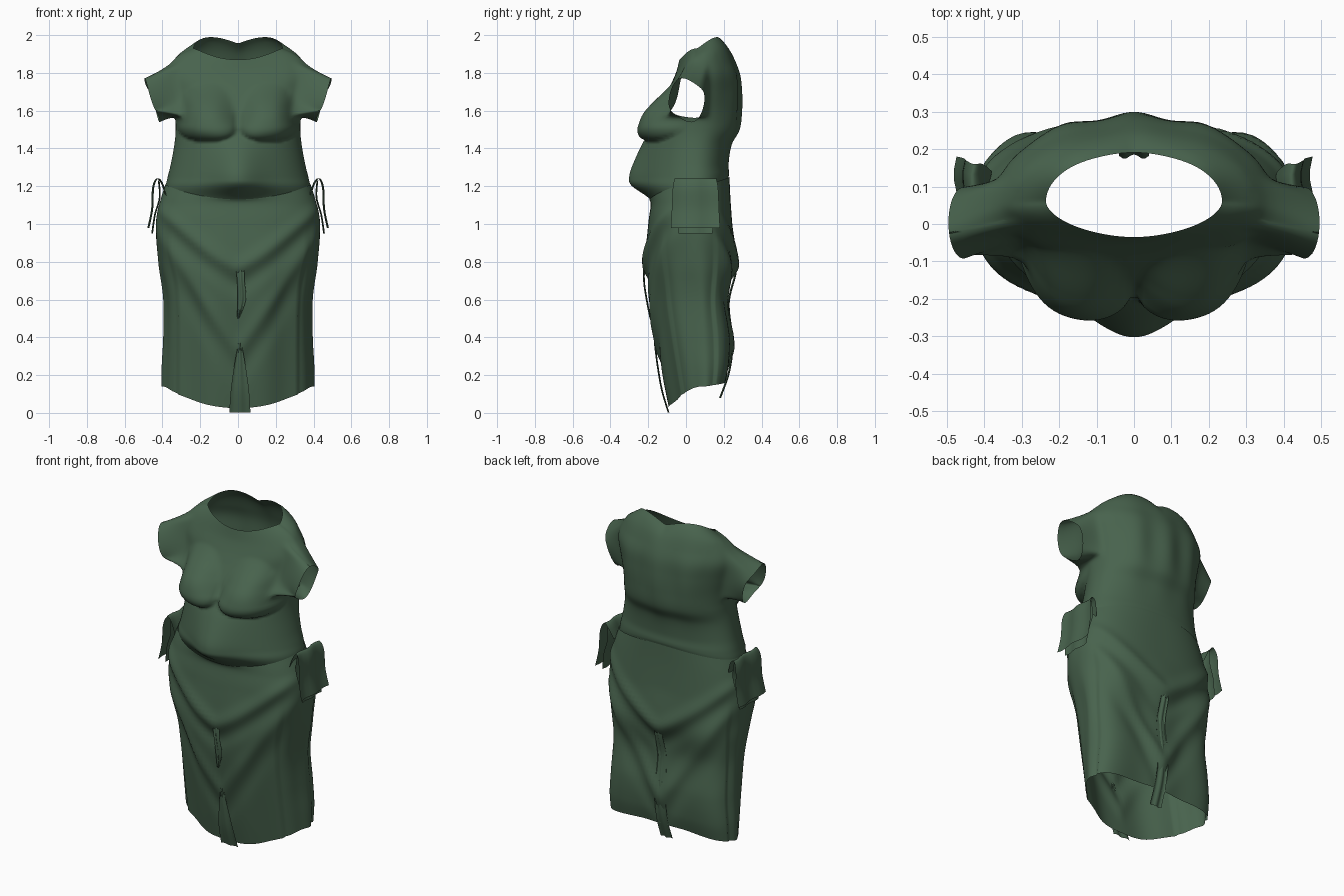
import bpy, bmesh, math
from mathutils import Vector

if "Cube" in bpy.data.objects:
    bpy.data.objects.remove(bpy.data.objects["Cube"], do_unlink=True)

green = bpy.data.materials.new("dark green cloth")
green.use_nodes = True
green.diffuse_color = (0.065, 0.125, 0.075, 1)
green.node_tree.nodes["Principled BSDF"].inputs["Base Color"].default_value = green.diffuse_color

SEG = 120


def finish(bm, name):
    bmesh.ops.recalc_face_normals(bm, faces=bm.faces)
    for f in bm.faces:
        f.smooth = True
    mesh = bpy.data.meshes.new(name)
    bm.to_mesh(mesh)
    bm.free()
    mesh.materials.append(green)
    ob = bpy.data.objects.new(name, mesh)
    bpy.context.collection.objects.link(ob)


def resample(rows, steps):
    """Smooth curve through rows of numbers."""
    out = []
    for i in range(len(rows) - 1):
        a, b = rows[max(i - 1, 0)], rows[i]
        c, d = rows[i + 1], rows[min(i + 2, len(rows) - 1)]
        for k in range(steps):
            t = k / steps
            out.append([q + 0.5 * t * (r - p + t * (2*p - 5*q + 4*r - s + t * (3*(q - r) + s - p)))
                        for p, q, r, s in zip(a, b, c, d)])
    return out + [list(rows[-1])]


def skin(bm, grid, closed):
    for lo, hi in zip(grid, grid[1:]):
        n = len(lo)
        for j in range(n if closed else n - 1):
            k = (j + 1) % n
            bm.faces.new((lo[j], lo[k], hi[k], hi[j]))


def loft(rows, shape, steps=7):
    """Rows: side height, half width, front y, back y, front rise, back rise,
    y of the widest point, squareness of front, squareness of back."""
    bm = bmesh.new()
    grid = []
    for z0, hw, yf, yb, df, db, mid, nf, nb in resample(rows, steps):
        ring = []
        for j in range(SEG):
            a = math.tau * (j + 0.5) / SEG
            c, s = math.cos(a), math.sin(a)
            n = nb if s > 0 else nf
            r = (abs(c) ** n + abs(s) ** n) ** (-1 / n)
            y = mid + r * s * (yb - mid if s > 0 else mid - yf)
            z = z0 + (db if s > 0 else df) * s * s
            ring.append(bm.verts.new(shape(r * c * hw, y, z, c, s)))
        grid.append(ring)
    skin(bm, grid, True)
    return bm


def bell(v, width):
    return math.exp(-(v / width) ** 2)


def clamp(v):
    return max(0.0, min(1.0, v))


# Bodice: bust, belly, soft back creases and raised collar
def bodice_shape(x, y, z, c, s):
    if s < 0:
        dz = z - 1.515
        r = (abs(abs(x) - 0.162) / 0.157) ** 2.5 + (abs(dz) / (0.078 if dz < 0 else 0.24)) ** 2
        if r < 1:
            y -= (0.07 + 0.2 * abs(x)) * (1 - r) ** (0.6 + 0.9 * clamp(dz / 0.1))
        y -= 0.065 * bell(x, 0.13) * bell(z - 1.23, 0.19 if z > 1.23 else 0.075)
    else:
        y += 0.008 * math.cos(x * 32) * s * bell(z - 1.65, 0.2)
        z += 0.045 * abs(2 * s * c) * clamp((z - 1.85) / 0.08)
    return x, y, z


bodice = loft([
    (1.08, .37, -.15, .20, 0, .10, .04, 2.1, 2.2),
    (1.14, .378, -.185, .215, 0, .08, .04, 2.1, 2.2),
    (1.20, .382, -.23, .225, 0, .05, .045, 2.0, 2.2),
    (1.25, .372, -.237, .228, 0, .02, .05, 1.9, 2.2),
    (1.32, .355, -.228, .225, 0, 0, .05, 1.9, 2.2),
    (1.42, .337, -.21, .24, 0, 0, .05, 1.9, 2.2),
    (1.50, .33, -.18, .28, 0, 0, .05, 2.0, 2.2),
    (1.60, .335, -.15, .29, 0, 0, .05, 2.1, 2.2),
    (1.70, .355, -.105, .29, -.01, 0, .05, 2.2, 2.2),
    (1.80, .372, -.075, .28, -.05, 0, .05, 2.2, 2.2),
    (1.88, .33, -.05, .24, -.07, .02, .055, 2.0, 2.1),
    (1.93, .235, -.035, .19, -.06, .025, .06, 1.8, 2.0),
], bodice_shape)

# Armholes, with short sleeves pulled out of their rims
holes = []
for i, f in enumerate(bodice.faces):
    if 1.57 < f.calc_center_median().z < 1.845:
        j = i % SEG
        mirrored = (SEG // 2 - 2 - j) % SEG
        if min((j + 11) % SEG, (mirrored + 11) % SEG) < 16:
            holes.append(f)
bmesh.ops.delete(bodice, geom=holes, context='FACES')
rim = [e for e in bodice.edges if e.is_boundary
       and all(abs(v.co.x) > .26 and 1.5 < v.co.z < 1.88 for v in e.verts)]
made = bmesh.ops.extrude_edge_only(bodice, edges=rim)["geom"]
cuffs = {v for v in made if isinstance(v, bmesh.types.BMVert)}
for v in cuffs:
    a = math.atan2((v.co.z - 1.7) / .14, (v.co.y - .035) / .08)
    side = math.copysign(1, v.co.x)
    v.co = (side * (.455 + .04 * math.sin(a)), .003 + .095 * math.cos(a),
            1.655 + .112 * math.sin(a) + .012 * math.cos(3 * a))
rungs = [e for e in bodice.edges if len(cuffs.intersection(e.verts)) == 1]
bmesh.ops.subdivide_edges(bodice, edges=rungs, cuts=4, use_grid_fill=True)
soft = [v for v in bodice.verts if abs(v.co.x) > .27 and 1.52 < v.co.z < 1.9 and not v.is_boundary]
for _ in range(6):
    bmesh.ops.smooth_vert(bodice, verts=soft, factor=0.5, use_axis_x=True, use_axis_y=True, use_axis_z=True)
finish(bodice, "bodice")


# Wrapped skirt: crossing drapes front and back, set-in side panels
def skirt_shape(x, y, z, c, s):
    u = abs(x)
    upper = .77 + .9 * u ** 1.2
    lower = .33 + 1.5 * u
    d = .018 * bell(z - upper, .045) - .014 * bell(z - upper + .1, .05)
    d += .014 * bell(z - lower, .06) - .01 * bell(z - lower + .14, .07)
    d *= abs(s)
    drop = clamp((1.0 - z) / .3)
    d += .006 * math.sin(9 * math.atan2(s, c)) * drop
    if -.6 < s < .48:
        d -= .012 * drop
    return x + c * d, y + s * d, z


skirt = loft([
    (.14, .41, -.095, .21, -.115, .03, .085, 1.8, 3.8),
    (.25, .41, -.125, .23, -.08, .01, .08, 1.8, 3.8),
    (.40, .402, -.16, .237, -.03, 0, .07, 1.9, 3.6),
    (.60, .402, -.20, .22, 0, 0, .06, 2.0, 3.3),
    (.80, .428, -.218, .262, 0, 0, .045, 2.2, 2.8),
    (1.00, .435, -.20, .245, 0, 0, .035, 2.5, 2.6),
    (1.12, .412, -.187, .235, -.02, .02, .035, 2.4, 2.5),
    (1.21, .384, -.195, .23, -.08, .04, .04, 2.2, 2.3),
], skirt_shape, 9)
finish(skirt, "wrapped_skirt")


def ribbon(name, path, across, ripple):
    """Cloth strip along a path of x, y, z, half width."""
    bm = bmesh.new()
    across = Vector(across)
    grid = []
    for x, y, z, w in resample(path, 5):
        row = []
        for k in range(9):
            t = k / 4 - 1
            bulge = ripple * math.cos(t * 5)
            row.append(bm.verts.new(Vector((x, y, z)) + across * w * t
                                    + Vector((across.y, across.x, 0)) * bulge))
        grid.append(row)
    skin(bm, grid, False)
    finish(bm, name)


# Loose cloth ends hanging at the centre front and back
ribbon("front_flap", [(.01, -.165, .37, .008), (.01, -.15, .25, .03),
                      (.01, -.127, .12, .048), (.01, -.092, .002, .056)], (1, 0, 0), -.005)
ribbon("front_tuck", [(.01, -.22, .79, .025), (.015, -.222, .70, .02),
                      (.02, -.208, .6, .022), (.0, -.188, .5, .006)], (1, 0, 0), -.005)
ribbon("back_tail", [(0, .262, .84, .012), (0, .262, .74, .025), (0, .225, .58, .03),
                     (0, .245, .38, .035), (0, .228, .22, .038), (0, .18, .08, .04)], (1, 0, 0), .006)

# Knotted ties at both hips
for side, word in ((1, "left"), (-1, "right")):
    def hip(points):
        return [(side * x, y, z, w) for x, y, z, w in points]
    ribbon(word + "_hip_tie", hip([(.38, .04, 1.15, .10), (.405, .05, 1.22, .11), (.43, .05, 1.24, .11),
                                  (.45, .05, 1.19, .12), (.455, .05, 1.08, .125),
                                  (.475, .05, .98, .13)]), (0, 1, 0), .006)
    ribbon(word + "_tie_loop", hip([(.42, .05, 1.23, .09), (.415, .05, 1.14, .10),
                                   (.44, .05, 1.05, .10), (.455, .05, .95, .09)]), (0, 1, 0), .005)
